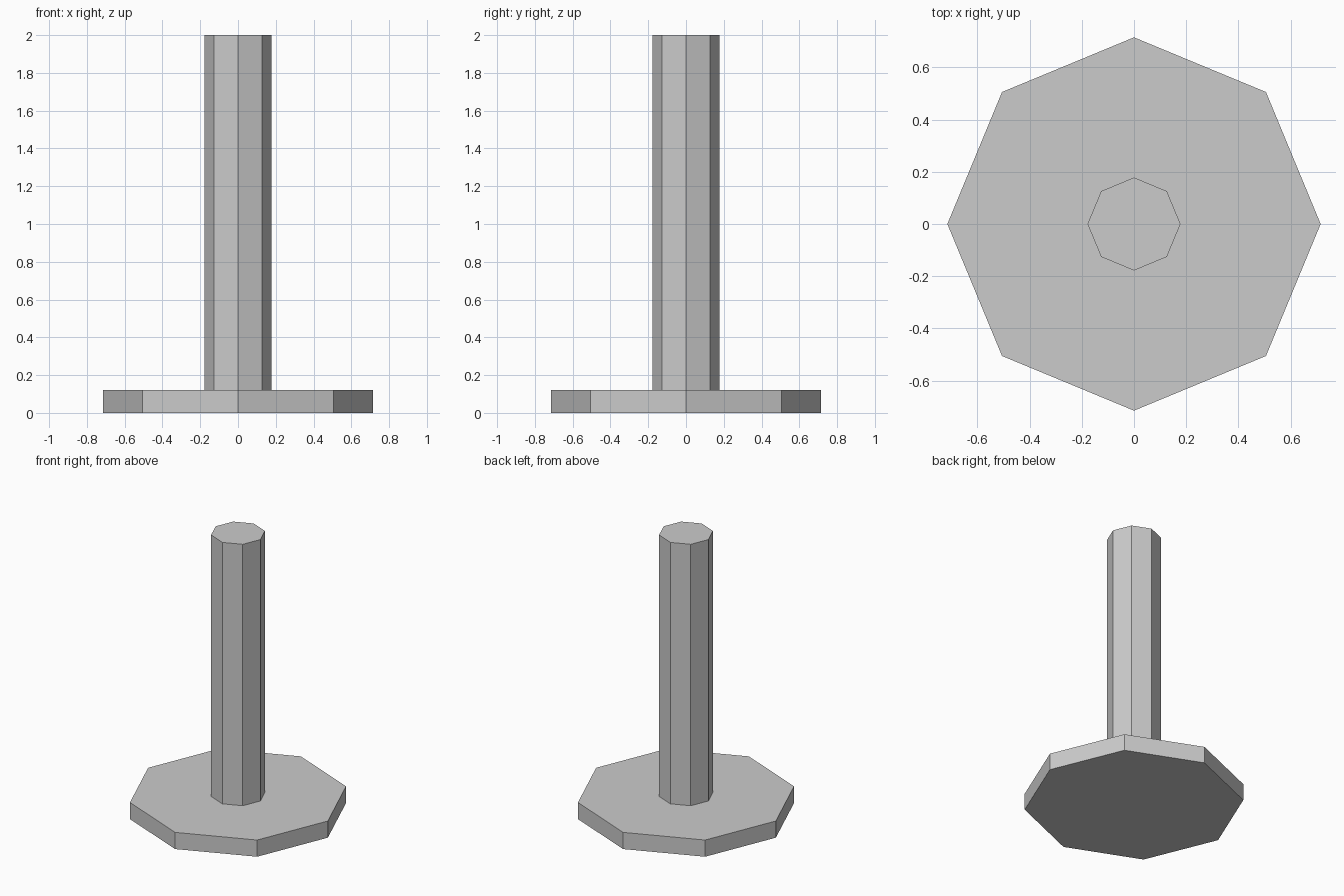
import bpy

if "Cube" in bpy.data.objects:
    bpy.data.objects.remove(bpy.data.objects["Cube"])

grey = bpy.data.materials.new("light_grey")
grey.diffuse_color = (0.6, 0.6, 0.6, 1.0)
grey.use_nodes = True
grey.node_tree.nodes["Principled BSDF"].inputs["Base Color"].default_value = grey.diffuse_color


def octagon_prism(name, radius, z_low, z_high):
    """Flat-shaded eight-sided prism with corners on the x and y axes."""
    bpy.ops.mesh.primitive_cylinder_add(
        vertices=8, radius=radius, depth=z_high - z_low,
        location=(0, 0, (z_low + z_high) / 2))
    part = bpy.context.object
    part.name = name
    part.data.materials.append(grey)
    return part


# Wide foot plate
octagon_prism("base", 0.715, 0.0, 0.12)

# Upright column standing on the plate
octagon_prism("post", 0.178, 0.12, 2.0)
